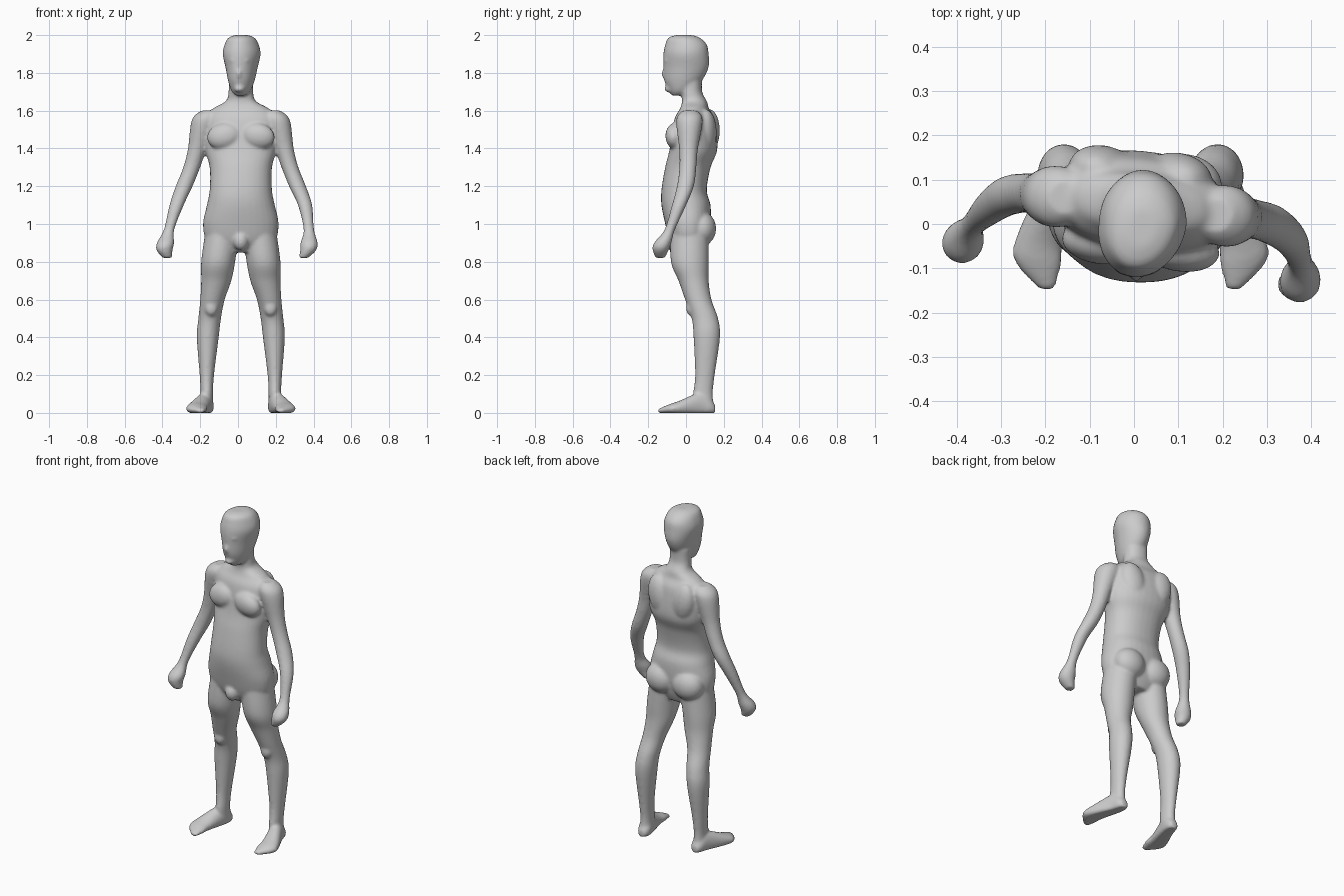
import bpy
import bmesh
import math
from mathutils import Vector, Matrix

cube = bpy.data.objects.get("Cube")
if cube:
    bpy.data.objects.remove(cube, do_unlink=True)

MIDDLE = .015
SIDES = (-1, 1)
ACROSS, DEEP, UP = Matrix.Identity(3)

skin = bpy.data.materials.new("plain grey")
skin.use_nodes = True
grey = (.6, .6, .6, 1)
skin.diffuse_color = grey
skin.node_tree.nodes["Principled BSDF"].inputs["Base Color"].default_value = grey

figure = bmesh.new()


def blend(before, start, end, after, t):
    """Interpolate smoothly from start to end, guided by the neighbouring values."""
    ease = t * t * (3 - t - t)
    leaving = (end - before) / 2 * t * (1 - t) ** 2
    arriving = (after - start) / 2 * t * t * (t - 1)
    return start + (end - start) * ease + leaving + arriving


def smooth_sections(sections, steps=5):
    """Fill in extra sections between the given ones."""
    padded = [sections[0], *sections, sections[-1]]
    filled = []
    for group in zip(padded, padded[1:], padded[2:], padded[3:]):
        for step in range(steps):
            filled.append([blend(*values, step / steps) for values in zip(*group)])
    filled.append(sections[-1])
    return filled


def rounded(value, power):
    """Push an oval coordinate towards a rounded rectangle."""
    return math.copysign(abs(value) ** power, value)


def loft(sections, second_axis=DEEP, power=1, count=32):
    """Skin oval sections; each holds x, y, z, half width and half depth."""
    rings = []
    for x, y, z, half_width, half_depth in smooth_sections(sections):
        ring = []
        for i in range(count):
            angle = math.tau * i / count
            sideways = ACROSS * half_width * rounded(math.cos(angle), power)
            outward = second_axis * half_depth * rounded(math.sin(angle), power)
            ring.append(figure.verts.new(Vector((x, y, z)) + sideways + outward))
        rings.append(ring)
    for lower, upper in zip(rings, rings[1:]):
        for i in range(count):
            previous = i - 1
            figure.faces.new((lower[previous], lower[i], upper[i], upper[previous]))
    figure.faces.new(list(reversed(rings[0])))
    figure.faces.new(rings[-1])
    return [vertex for ring in rings for vertex in ring]


def muscle(centre, radii, tilt=0):
    """Add an ellipsoid mass."""
    placement = (Matrix.Translation(centre) @ Matrix.Rotation(tilt, 4, "Y")
                 @ Matrix.Diagonal((*radii, 1)))
    bmesh.ops.create_icosphere(figure, subdivisions=3, radius=1, matrix=placement)


# Torso and neck: depth position, height, half width, half depth
torso_profile = [
    (.02, .85, .09, .07),
    (.015, .91, .18, .1),
    (.01, 1, .2, .12),
    (0, 1.1, .18, .13),
    (-.01, 1.18, .165, .12),
    (.01, 1.3, .165, .12),
    (.04, 1.4, .19, .125),
    (.045, 1.55, .195, .105),
    (.045, 1.61, .15, .075),
    (.045, 1.65, .08, .065),
    (.03, 1.7, .065, .055),
    (.03, 1.78, .065, .055),
]
loft([(MIDDLE, *row) for row in torso_profile], power=.9)

# Chest, shoulder blade and buttock masses
for side in SIDES:
    lean = side * .2
    muscle((MIDDLE + side * .09, -.05, 1.465), (.09, .05, .07), lean)
    muscle((MIDDLE + side * .085, .115, 1.49), (.075, .055, .12), lean)
    muscle((MIDDLE + side * .09, .085, .975), (.095, .075, .09))
muscle((MIDDLE, -.075, .91), (.04, .04, .05))

# Turn the upper body a little to its right
for vertex in figure.verts:
    amount = min(1, max(0, (vertex.co.z - 1.15) * 3))
    vertex.co.y -= amount * (vertex.co.x - MIDDLE) / 10

# Head: depth position, height, half width, half depth
head_profile = [
    (-.05, 1.68, .025, .025),
    (-.035, 1.705, .05, .055),
    (-.015, 1.76, .07, .1),
    (0, 1.83, .085, .12),
    (0, 1.9, .1, .12),
    (0, 1.95, .09, .11),
    (-.01, 1.985, .07, .085),
    (-.01, 2, .035, .045),
]
loft([(.02, *row) for row in head_profile])

# Nose, brow and chin
muscle((.02, -.11, 1.795), (.015, .02, .03))
muscle((.02, -.1, 1.865), (.055, .02, .015))
muscle((.02, -.085, 1.715), (.03, .03, .02))

# Turn the face slightly to its right
for vertex in figure.verts:
    if vertex.co.z > 1.67:
        vertex.co.x += min(0, vertex.co.y) / 8

# Arm and fist: sideways, depth, height, radius
arm_profile = [
    (.17, .04, 1.6, .04),
    (.19, .04, 1.55, .07),
    (.23, .04, 1.4, .05),
    (.26, .04, 1.3, .045),
    (.3, .03, 1.2, .045),
    (.34, 0, 1.1, .038),
    (.37, -.045, .97, .028),
    (.38, -.08, .9, .046),
    (.38, -.09, .86, .042),
    (.36, -.09, .82, .025),
]

# Leg: sideways, depth, height, half width, half depth
leg_profile = [
    (.1, .02, .95, .09, .1),
    (.12, .02, .8, .09, .1),
    (.13, .04, .7, .08, .08),
    (.15, .065, .6, .065, .07),
    (.165, .1, .5, .06, .07),
    (.175, .11, .4, .058, .07),
    (.18, .1, .2, .038, .052),
    (.18, .09, .1, .033, .052),
    (.18, .1, .03, .035, .05),
]

# Foot: sideways, depth, height, half width, half height
foot_profile = [
    (.18, .155, .02, .02, .02),
    (.18, .13, .03, .036, .045),
    (.19, .08, .04, .042, .07),
    (.23, -.04, .025, .055, .037),
    (.23, -.09, .02, .052, .025),
    (.21, -.15, .01, .016, .01),
]


def placed(profile, side):
    """Move a limb profile to one side of the body."""
    return [(MIDDLE + side * sideways, *rest) for sideways, *rest in profile]


for side in SIDES:
    # Both fists swing with the turned shoulders
    arm = []
    for x, y, z, radius in placed(arm_profile, side):
        drift = min(0, z - 1.05) / 8
        swing = side * (.02 + (1.6 - z) / 30)
        arm.append((x + drift, y - swing, z, radius, radius))
    loft(arm)

    # Leg, kneecap and flat-soled foot
    loft(placed(leg_profile, side))
    muscle((MIDDLE + side * .157, .03, .555), (.035, .03, .045))
    for vertex in loft(placed(foot_profile, side), UP):
        vertex.co.z = max(0, vertex.co.z)

# Fuse the masses into one smooth figure
bmesh.ops.recalc_face_normals(figure, faces=figure.faces[:])
mesh = bpy.data.meshes.new("body")
figure.to_mesh(mesh)
figure.free()
mesh.materials.append(skin)
body = bpy.data.objects.new("body", mesh)
bpy.context.collection.objects.link(body)

fuse = body.modifiers.new("fuse", "REMESH")
fuse.mode = "VOXEL"
fuse.voxel_size = .008
fuse.use_smooth_shade = True
relax = body.modifiers.new("relax", "SMOOTH")
relax.factor = .5
relax.iterations = 8
